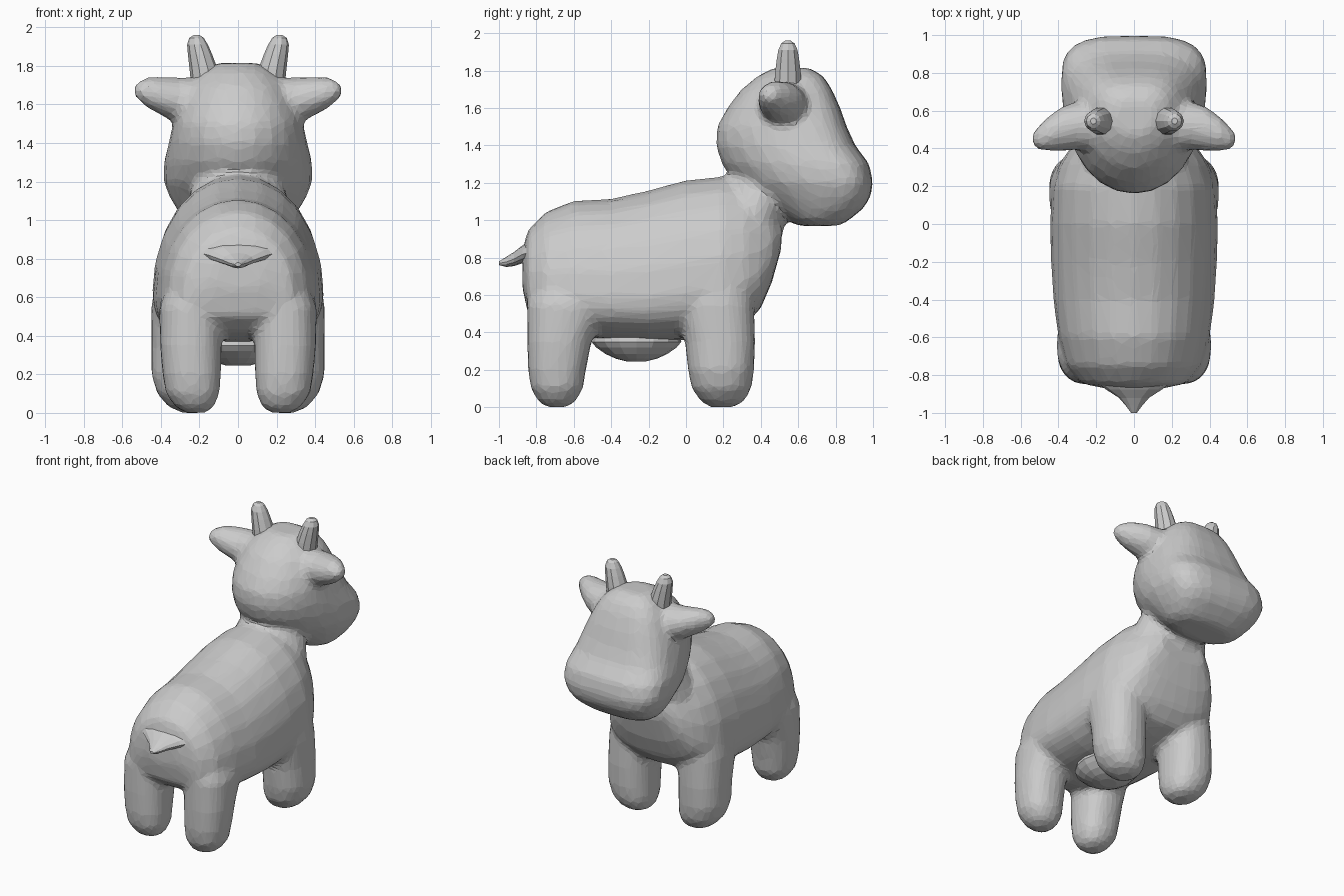
import bpy, bmesh
from math import sin, cos, pi


def ring(axis, t, cv, rv, u0, u1, mid=0.5, p=(2, 2), n=24):
    """Superellipse section across an axis; u runs u0..u1, v is cv +- rv."""
    um = u0 + mid * (u1 - u0)
    pts = []
    for i in range(n):
        a = 2 * pi * i / n
        c, s = cos(a), sin(a)
        e = 2 / (p[1] if s > 0 else p[0])
        c = abs(c) ** e * (1 if c > 0 else -1)
        s = abs(s) ** e * (1 if s > 0 else -1)
        v = cv + rv * c
        u = um + s * ((u1 - um) if s > 0 else (um - u0))
        pts.append({'x': (t, v, u), 'y': (v, t, u), 'z': (v, u, t)}[axis])
    return pts


def loft(bm, rings):
    """Skin a closed tube through the sections."""
    loops = [[bm.verts.new(p) for p in r] for r in rings]
    faces = [bm.faces.new(loops[0]), bm.faces.new(loops[-1])]
    n = len(loops[0])
    for a, b in zip(loops, loops[1:]):
        for i in range(n):
            j = (i + 1) % n
            faces.append(bm.faces.new((a[i], a[j], b[j], b[i])))
    bmesh.ops.recalc_face_normals(bm, faces=faces)


def finish(bm, name):
    me = bpy.data.meshes.new(name)
    bm.to_mesh(me)
    bm.free()
    ob = bpy.data.objects.new(name, me)
    bpy.context.collection.objects.link(ob)
    return ob


skin = bmesh.new()

# torso: y, bottom z, top z, half width
torso = [(-.875, .64, .84, .13), (-.845, .50, .95, .28), (-.75, .42, 1.045, .36),
         (-.6, .38, 1.105, .40), (-.4, .36, 1.115, .428), (-.2, .35, 1.16, .44),
         (0, .36, 1.215, .445), (.2, .40, 1.235, .435), (.32, .44, 1.21, .395),
         (.40, .53, 1.16, .34), (.46, .67, 1.10, .28), (.51, .85, 1.05, .18)]
loft(skin, [ring('y', y, 0, w, b, t, .3, (2.4, 2.05)) for y, b, t, w in torso])

# neck: z, back y, front y, half width
neck = [(.80, .10, .47, .30), (.95, .14, .52, .30), (1.1, .17, .56, .265),
        (1.2, .20, .60, .225), (1.3, .28, .60, .19)]
loft(skin, [ring('z', z, 0, w, a, b) for z, a, b, w in neck])

# head: z, back y, front y, half width, widest point
head = [(.97, .60, .82, .20, .5), (1.0, .54, .87, .27, .5), (1.06, .45, .945, .32, .6),
        (1.12, .37, .985, .355, .65), (1.2, .27, 1.0, .387, .68), (1.3, .19, .98, .385, .66),
        (1.4, .158, .905, .36, .6), (1.5, .165, .86, .337, .55), (1.6, .22, .825, .30, .5),
        (1.7, .295, .78, .25, .5), (1.77, .38, .735, .19, .5), (1.815, .47, .66, .11, .5)]
loft(skin, [ring('z', z, 0, w, a, b, m, (2, 3.2)) for z, a, b, w, m in head])

# legs: z, back y, front y, centre x, half width
rear_leg = [(0, -.74, -.64, .22, .05), (.03, -.79, -.59, .225, .10), (.1, -.83, -.55, .235, .14),
            (.2, -.845, -.535, .24, .152), (.35, -.85, -.505, .245, .16),
            (.55, -.85, -.42, .24, .17), (.7, -.8, -.5, .22, .13)]
front_leg = [(0, .13, .25, .24, .05), (.03, .08, .31, .25, .11), (.1, .03, .35, .27, .15),
             (.2, .01, .365, .285, .165), (.35, -.005, .37, .285, .165),
             (.55, -.06, .365, .275, .175), (.75, .03, .33, .245, .175)]
# ears: x, centre y, centre z, half depth, half height
ear = [(.2, .52, 1.62, .13, .12), (.30, .52, 1.62, .127, .12), (.38, .505, 1.638, .12, .105),
       (.46, .475, 1.66, .09, .085), (.51, .455, 1.67, .06, .055), (.54, .45, 1.67, .03, .03)]
for side in (1, -1):
    for leg in (rear_leg, front_leg):
        loft(skin, [ring('z', z, side * x, w, a, b, .5, (2.3, 2.3)) for z, a, b, x, w in leg])
    loft(skin, [ring('x', side * x, y, d, z - h, z + h) for x, y, z, d, h in ear])

# fuse into one faceted skin
body = finish(skin, "body_head_and_legs")
m = body.modifiers.new("fuse", 'REMESH')
m.mode = 'VOXEL'
m.voxel_size = .022
m = body.modifiers.new("soften", 'SMOOTH')
m.factor = .5
m.iterations = 7
m = body.modifiers.new("facets", 'DECIMATE')
m.ratio = .12

# horns: z, centre x, centre y, radius
horn = [(1.70, .165, .545, .078), (1.79, .18, .545, .072), (1.86, .197, .545, .063),
        (1.91, .21, .545, .054), (1.945, .215, .545, .038), (1.96, .215, .545, .016)]
for side, label in ((1, "right"), (-1, "left")):
    bm = bmesh.new()
    loft(bm, [ring('z', z, side * x, r, y - r, y + r, n=10) for z, x, y, r in horn])
    finish(bm, "horn_" + label)

# tail: y, bottom z, top z, half width
tail = [(-.82, .77, .90, .22), (-.875, .77, .865, .15), (-.92, .755, .83, .08),
        (-.96, .75, .805, .045), (-1.0, .76, .78, .015)]
bm = bmesh.new()
loft(bm, [ring('y', y, 0, w, b, t, n=12) for y, b, t, w in tail])
finish(bm, "tail")

# udder: z, half length, half width
udder = [(.245, .05, .06), (.26, .11, .11), (.285, .165, .155), (.32, .215, .19), (.35, .24, .21),
         (.40, .23, .20)]
bm = bmesh.new()
loft(bm, [ring('z', z, 0, w, -.265 - l, -.265 + l, n=16) for z, l, w in udder])
finish(bm, "udder")
